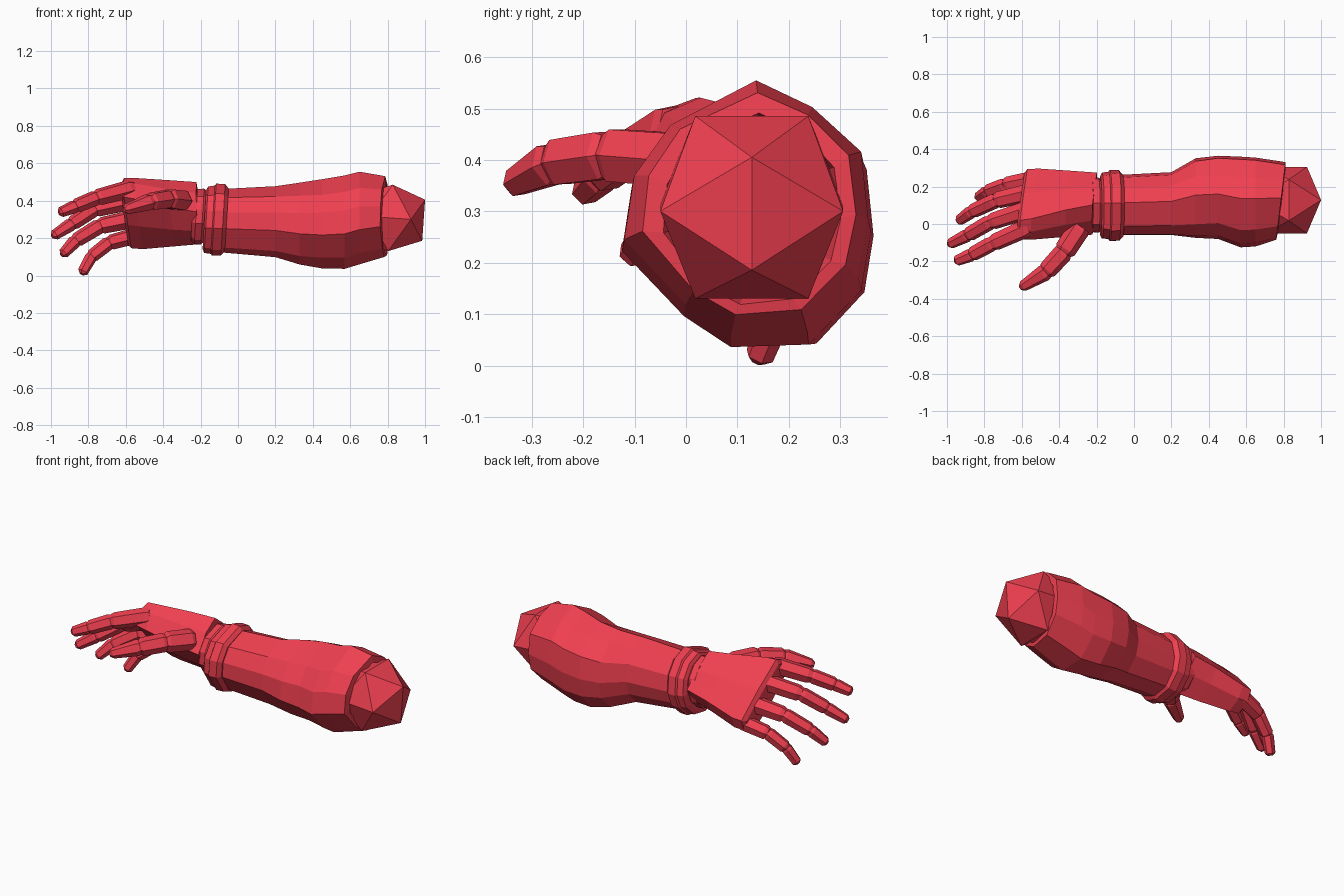
import bpy, bmesh, math
from mathutils import Vector, Matrix

if "Cube" in bpy.data.objects:
    bpy.data.objects.remove(bpy.data.objects["Cube"])

red = bpy.data.materials.new("red")
red.diffuse_color = (0.87, 0.05, 0.08, 1)
red.use_nodes = True
red.node_tree.nodes["Principled BSDF"].inputs["Base Color"].default_value = red.diffuse_color


def finish(name, bm):
    bmesh.ops.recalc_face_normals(bm, faces=bm.faces)
    me = bpy.data.meshes.new(name)
    bm.to_mesh(me)
    bm.free()
    me.materials.append(red)
    ob = bpy.data.objects.new(name, me)
    bpy.context.collection.objects.link(ob)
    return ob


def add_loft(bm, rings):
    """Skin a list of equal-length point rings and cap both ends."""
    vs = [[bm.verts.new(p) for p in r] for r in rings]
    n = len(vs[0])
    for a, b in zip(vs, vs[1:]):
        for i in range(n):
            bm.faces.new((a[i], a[(i + 1) % n], b[(i + 1) % n], b[i]))
    bm.faces.new(vs[0])
    bm.faces.new(vs[-1])


# muscle-like forearm outline, in units of the half extents
outline = [(.08, 1), (.54, .79), (.94, .44), (1, -.1), (.92, -.56), (.5, -.98),
           (-.125, -1), (-.5, -.76), (-1, -.25), (-.92, .25), (-.62, .65)]


def oval(x, y0, y1, z0, z1, roundness=0.0, shear_y=0.0, shear_z=0.0):
    """Ring across the arm axis, given by its extents, optionally tilted."""
    cy, cz, ry, rz = (y0 + y1) / 2, (z0 + z1) / 2, (y1 - y0) / 2, (z1 - z0) / 2
    pts = []
    for p in outline:
        p = Vector(p).lerp(Vector(p).normalized() * 1.02, roundness)
        y, z = ry * p.x, rz * p.y
        pts.append(Vector((x + shear_y * y + shear_z * z, cy + y, cz + z)))
    return pts


# forearm with recessed elbow opening
bm = bmesh.new()
add_loft(bm, [
    oval(-.08, -.06, .26, .125, .46, 1),
    oval(.20, -.06, .275, .10, .475, .8),
    oval(.33, -.075, .35, .06, .495, .4),
    oval(.45, -.08, .365, .038, .515),
    oval(.57, -.125, .36, .036, .535),
    oval(.65, -.12, .355, .06, .555),
    oval(.785, -.085, .33, .10, .53, .3, .12),
    oval(.79, -.045, .30, .12, .49, .5, .12),
    oval(.72, -.02, .28, .14, .47, 1),
])
finish("forearm", bm)

# elbow joint: icosahedron with an edge facing outwards
bm = bmesh.new()
phi, s = (1 + 5 ** .5) / 2, .11
for a in (-1, 1):
    for b in (-phi, phi):
        for p in ((b, 0, a), (a, b, 0), (0, a, b)):
            bm.verts.new(Vector(p) * s)
bmesh.ops.convex_hull(bm, input=bm.verts)
bmesh.ops.transform(bm, verts=bm.verts,
                    matrix=Matrix.Translation((.815, .128, .308)) @ Matrix.Rotation(math.radians(4), 4, 'Y'))
finish("elbow_joint", bm)


# wrist bands
def band(name, steps, cy, cz):
    bm = bmesh.new()
    add_loft(bm, [oval(x, cy - r, cy + r, cz - r, cz + r, 1, 0, .06) for x, r in steps])
    finish(name, bm)


band("wrist_cuff", [(-.18, .155), (-.17, .175), (-.135, .18), (-.128, .19), (-.08, .188), (-.06, .165)], .097, .298)
band("wrist_collar", [(-.245, .125), (-.225, .145), (-.19, .147), (-.17, .13)], .1, .315)

# palm: flattened octagon turned 45 degrees about the arm axis
bm = bmesh.new()
shape = [(-1, .2), (-.87, 1), (0, 1.1), (.87, 1), (1, .2), (.87, -.8), (0, -1), (-.87, -.8)]
rings = []
for x, cz, hw, ht in [(-.21, .325, .14, .125), (-.35, .325, .17, .113),
                      (-.53, .325, .218, .088), (-.59, .328, .222, .08), (-.605, .325, .205, .06)]:
    rings.append([Vector((x + .02 * w * hw / .2, .1 + .707 * (w * hw + n * ht),
                          cz + .707 * (n * ht - w * hw))) for w, n in shape])
add_loft(bm, rings)
finish("palm", bm)


# fingers and thumb: chains of tapered hexagonal segments
def digit(name, path, radii):
    bm = bmesh.new()
    side = Vector((0, .707, -.707))
    pts = [Vector(p) for p in path]
    last = len(pts) - 2
    for k, (p, q) in enumerate(zip(pts, pts[1:])):
        d = (q - p).normalized()
        u = (side - d * side.dot(d)).normalized()
        v = d.cross(u)
        r0, r1 = radii[k], radii[k + 1]
        end = .55 if k == last else .85
        rings = []
        for t, r in ((-.04, r0 * .85), (.08, r0), (.9, r1 * 1.1), (1.02, r1 * end)):
            c = p.lerp(q, t)
            rings.append([c + r * (math.cos(i * math.pi / 3) * u + math.sin(i * math.pi / 3) * v)
                          for i in range(6)])
        add_loft(bm, rings)
    finish(name, bm)


size = (.05, .042, .036, .026)
digit("index_finger", [(-.57, -.02, .465), (-.76, -.105, .415), (-.87, -.165, .37), (-.955, -.2, .335)], size)
digit("middle_finger", [(-.57, .075, .40), (-.77, .01, .355), (-.89, -.06, .275), (-.99, -.11, .21)], size)
digit("ring_finger", [(-.57, .165, .30), (-.74, .125, .265), (-.87, .065, .185), (-.94, .015, .11)], size)
digit("little_finger", [(-.54, .24, .215), (-.69, .21, .175), (-.785, .175, .10), (-.835, .14, .01)],
      (.045, .038, .033, .026))
digit("thumb", [(-.29, -.02, .40), (-.375, -.15, .41), (-.47, -.255, .395), (-.605, -.34, .352)],
      (.06, .053, .046, .027))
